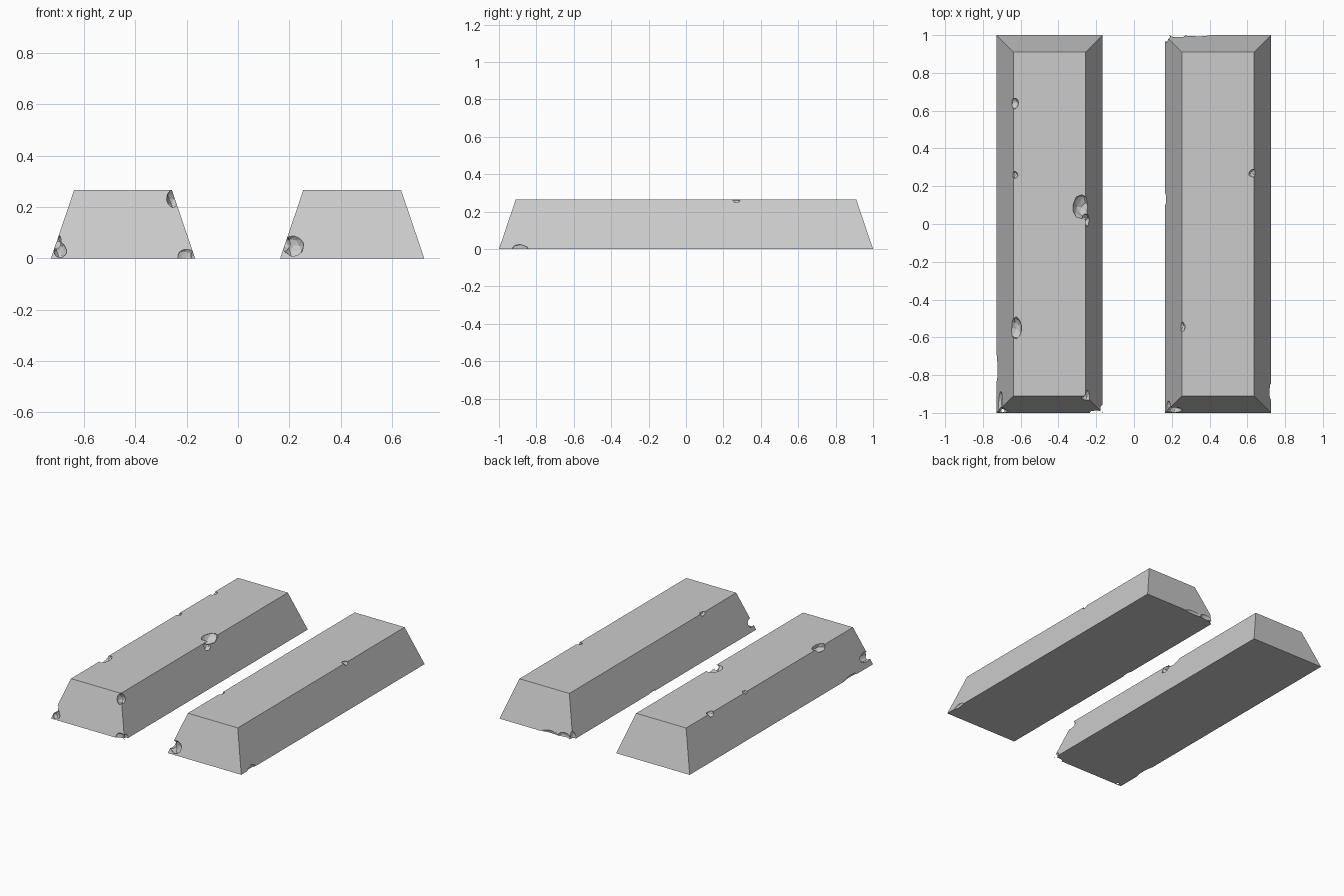
import bpy, bmesh, random
from mathutils import Vector

if "Cube" in bpy.data.objects:
    bpy.data.objects.remove(bpy.data.objects["Cube"])

random.seed(4)
H, INSET = 0.265, 0.09


def make_object(name, bm):
    bmesh.ops.recalc_face_normals(bm, faces=bm.faces[:])
    mesh = bpy.data.meshes.new(name)
    bm.to_mesh(mesh)
    bm.free()
    ob = bpy.data.objects.new(name, mesh)
    bpy.context.collection.objects.link(ob)
    return ob


def tapered_bar(name, x0, x1):
    """Rectangular block whose four sides lean inwards."""
    bm = bmesh.new()
    bmesh.ops.create_cube(bm, size=2)
    for v in bm.verts:
        top = v.co.z > 0
        hx = (x1 - x0) / 2 - INSET * top
        v.co = ((x0 + x1) / 2 + v.co.x * hx, v.co.y * (1 - INSET * top), H * top)
    return make_object(name, bm)


def chip(bar, centre, radii):
    """Knock a rough faceted chip out of a bar."""
    bm = bmesh.new()
    bmesh.ops.create_icosphere(bm, subdivisions=2, radius=1)
    for v in bm.verts:
        v.co *= random.uniform(0.87, 1.1)
        v.co = Vector(centre) + Vector([a * r for a, r in zip(v.co, radii)])
    cutter = make_object("chip_cutter", bm)
    cutter.hide_render = True
    mod = bar.modifiers.new("chip", 'BOOLEAN')
    mod.operation, mod.solver, mod.object = 'DIFFERENCE', 'EXACT', cutter
    bpy.context.view_layer.objects.active = bar
    bpy.ops.object.modifier_apply(modifier=mod.name)
    bpy.data.objects.remove(cutter)


left_bar = tapered_bar("left_bar", -0.728, -0.167)
right_bar = tapered_bar("right_bar", 0.164, 0.725)

# Left bar: top edges, then front corners and lower left edge
for c, r in [
    ((-0.632, 0.64, 0.258), (0.021, 0.031, 0.022)),
    ((-0.63, 0.26, 0.262), (0.016, 0.02, 0.016)),
    ((-0.625, -0.55, 0.26), (0.034, 0.06, 0.035)),
    ((-0.278, 0.09, 0.262), (0.046, 0.065, 0.04)),
    ((-0.255, 0.02, 0.235), (0.025, 0.035, 0.035)),
    ((-0.25, -0.915, 0.23), (0.03, 0.035, 0.037)),
    ((-0.2, -1.0, 0.005), (0.035, 0.022, 0.038)),
    ((-0.165, -0.975, 0.01), (0.022, 0.02, 0.025)),
    ((-0.715, -0.945, 0.065), (0.035, 0.06, 0.035)),
    ((-0.692, -0.99, 0.03), (0.025, 0.022, 0.035)),
    ((-0.738, -0.77, 0.0), (0.02, 0.09, 0.025)),
]:
    chip(left_bar, c, r)

# Right bar: top edges, front corner, lower edges, back lower edge
for c, r in [
    ((0.256, -0.545, 0.262), (0.015, 0.026, 0.02)),
    ((0.628, 0.268, 0.26), (0.02, 0.022, 0.016)),
    ((0.215, -0.985, 0.05), (0.042, 0.032, 0.048)),
    ((0.18, -0.97, 0.055), (0.025, 0.035, 0.03)),
    ((0.73, -0.89, 0.005), (0.018, 0.046, 0.028)),
    ((0.162, 0.13, 0.005), (0.009, 0.04, 0.018)),
    ((0.17, 0.99, 0.02), (0.022, 0.03, 0.045)),
    ((0.23, 1.005, 0.01), (0.05, 0.022, 0.03)),
    ((0.34, 1.005, 0.0), (0.07, 0.017, 0.028)),
]:
    chip(right_bar, c, r)
